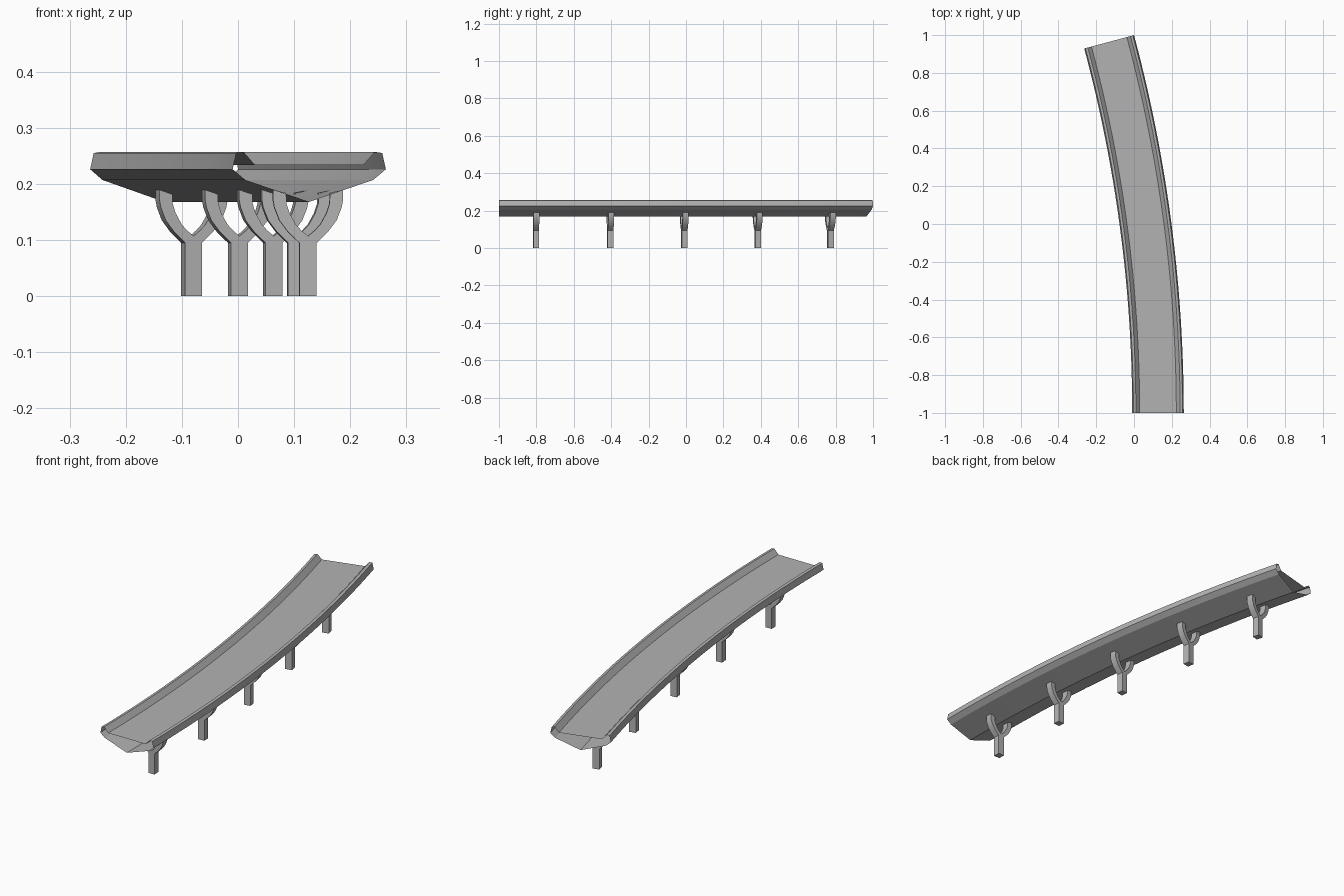
import bpy, bmesh, math
from mathutils import Matrix, Vector

if "Cube" in bpy.data.objects:
    bpy.data.objects.remove(bpy.data.objects["Cube"])

R, SWEEP, X0, SEG = 7.59, math.radians(15), 0.127, 24

grey = bpy.data.materials.new("concrete grey")
grey.diffuse_color = (0.45, 0.45, 0.45, 1)
grey.use_nodes = True
grey.node_tree.nodes["Principled BSDF"].inputs["Base Color"].default_value = grey.diffuse_color


def frame(t):
    """Matrix at fraction t along the arc: local x across, y along, z up."""
    a = SWEEP * t
    pos = Vector((X0 - R * (1 - math.cos(a)), -1 + R * math.sin(a), 0))
    return Matrix.Translation(pos) @ Matrix.Rotation(a, 4, 'Z')


def finish(bm, name, angle):
    me = bpy.data.meshes.new(name)
    bm.to_mesh(me)
    bm.free()
    me.materials.append(grey)
    ob = bpy.data.objects.new(name, me)
    bpy.context.collection.objects.link(ob)
    bpy.ops.object.select_all(action='DESELECT')
    ob.select_set(True)
    bpy.context.view_layer.objects.active = ob
    bpy.ops.object.shade_smooth_by_angle(angle=math.radians(angle))
    return ob


# Deck: hollow, open-ended cross-section swept along the arc
half = [(0.114, 0.207), (0.1365, 0.226), (0.130, 0.255),
        (0.117, 0.257), (0.097, 0.234)]
profile = [(0, 0.168)] + half + [(-x, z) for x, z in reversed(half)]
bm = bmesh.new()
rings = [[bm.verts.new(frame(i / SEG) @ Vector((x, 0, z))) for x, z in profile]
         for i in range(SEG + 1)]
n = len(profile)
for a, b in zip(rings, rings[1:]):
    for j in range(n):
        k = (j + 1) % n
        bm.faces.new((a[j], a[k], b[k], b[j]))
finish(bm, "bridge_deck", 8)

# Pillars: Y-shaped outline, extruded to depth
outer = [(0.0155, 0), (0.0155, 0.095), (0.036, 0.115), (0.051, 0.135),
         (0.060, 0.158), (0.0625, 0.172), (0.0625, 0.189)]
inner = [(0.039, 0.184), (0.0385, 0.165), (0.033, 0.148),
         (0.022, 0.128), (0.012, 0.117)]
right = outer + inner
outline = right + [(0, 0.107)] + [(-x, z) for x, z in reversed(right)]
D = 0.0155
for i in range(5):
    bm = bmesh.new()
    face = bm.faces.new([bm.verts.new((x, -D, z)) for x, z in outline])
    ext = bmesh.ops.extrude_face_region(bm, geom=[face])
    bmesh.ops.translate(bm, vec=(0, 2 * D, 0),
                        verts=[g for g in ext["geom"] if isinstance(g, bmesh.types.BMVert)])
    bmesh.ops.recalc_face_normals(bm, faces=bm.faces)
    ob = finish(bm, f"support_pillar_{i + 1}", 28)
    ob.matrix_world = frame(0.1 + 0.2 * i)
